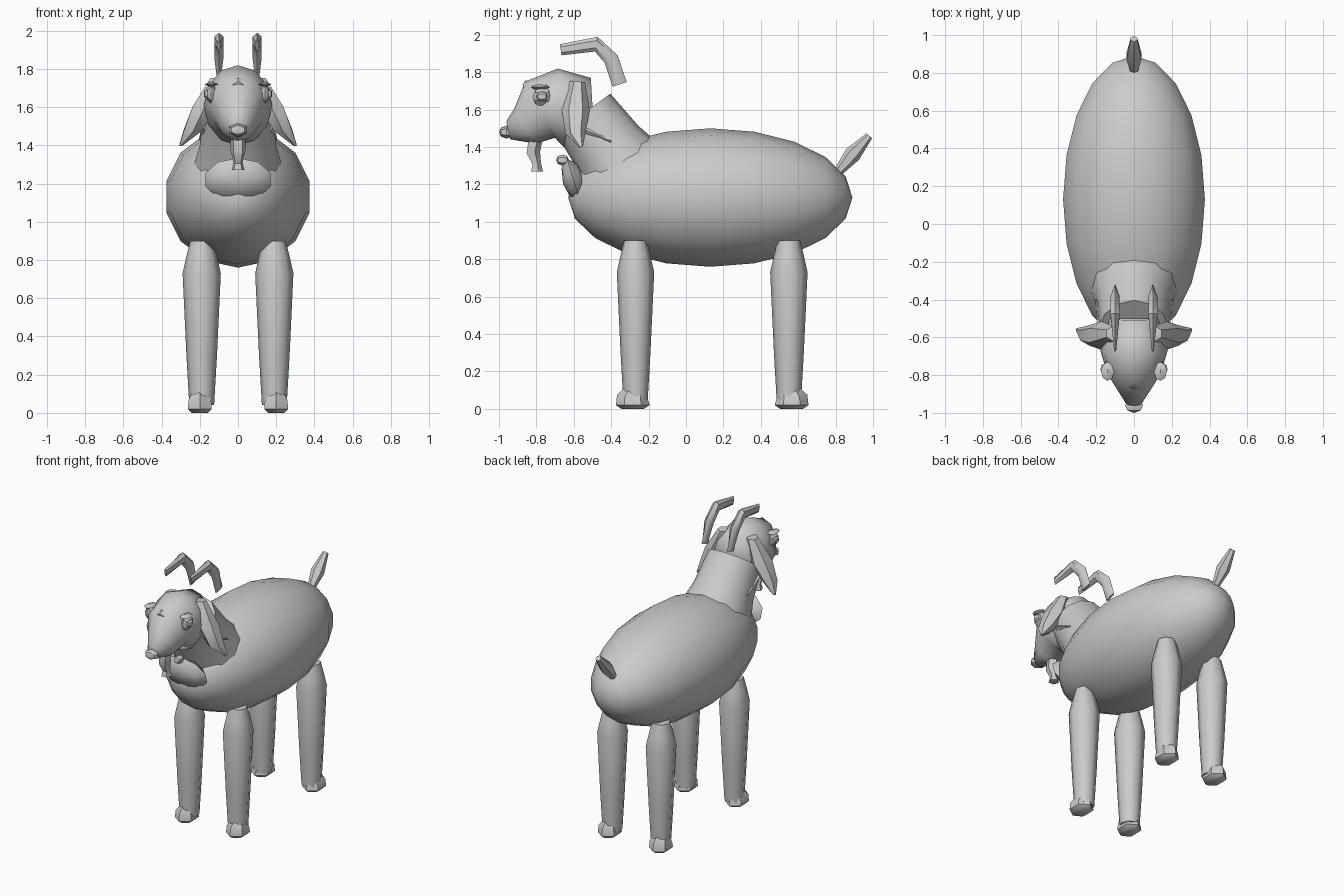
import bpy, bmesh, math
from mathutils import Matrix, Vector

default_cube = bpy.data.objects.get("Cube")
if default_cube:
    bpy.data.objects.remove(default_cube, do_unlink=True)

grey = (.6, .6, .6, 1)
material = bpy.data.materials.new("plain grey")
material.use_nodes = True
material.diffuse_color = grey
shader = material.node_tree.nodes["Principled BSDF"]
shader.inputs["Base Color"].default_value = grey


def finish(name, bm, crease):
    """Turn the bmesh into a shaded object."""
    bmesh.ops.recalc_face_normals(bm, faces=bm.faces)
    mesh = bpy.data.meshes.new(name)
    bm.to_mesh(mesh)
    bm.free()
    mesh.materials.append(material)
    part = bpy.data.objects.new(name, mesh)
    bpy.context.collection.objects.link(part)
    bpy.ops.object.select_all(action="DESELECT")
    part.select_set(True)
    bpy.context.view_layer.objects.active = part
    bpy.ops.object.shade_smooth_by_angle(angle=math.radians(crease))


def ball(name, centre, half_size, sides=8, rings=4, tilt=0, crease=40):
    """Low-poly ellipsoid with its poles along y, tilted about x."""
    bm = bmesh.new()
    bmesh.ops.create_uvsphere(bm, u_segments=sides, v_segments=rings, radius=1)
    placing = (Matrix.Translation(centre) @ Matrix.Rotation(tilt, 4, "X")
               @ Matrix.Diagonal((*half_size, 1))
               @ Matrix.Rotation(math.pi / 2, 4, "X"))
    bmesh.ops.transform(bm, matrix=placing, verts=bm.verts)
    finish(name, bm, crease)


def tube(name, path, radii, x=0, drift=0, width=1, end_width=1,
         sides=6, crease=40):
    """Tapered tube along (y, z) points; drift moves each ring sideways."""
    bm = bmesh.new()
    points = [Vector((x + i * drift, *p)) for i, p in enumerate(path)]
    last = len(points) - 1
    loops = []
    for i, (point, radius) in enumerate(zip(points, radii)):
        along = points[min(i + 1, last)] - points[max(i - 1, 0)]
        across = Vector((0, -along.z, along.y)).normalized() * radius
        sideways = Vector((radius * width, 0, 0))
        if i in (0, last):
            sideways *= end_width
        turns = [math.tau * k / sides for k in range(sides)]
        loops.append([bm.verts.new(point + across * math.cos(t)
                                   + sideways * math.sin(t)) for t in turns])
    for lower, upper in zip(loops, loops[1:]):
        for k in range(sides):
            bm.faces.new((lower[k - 1], lower[k], upper[k], upper[k - 1]))
    bm.faces.new(loops[0])
    bm.faces.new(loops[-1])
    finish(name, bm, crease)


# Barrel body, sloping neck and tapering head
ball("body", (0, .13, 1.13), (.385, .76, .37),
     sides=14, rings=10, crease=80)
tube("neck", [(-.28, 1.2), (-.42, 1.4), (-.55, 1.58)], [.26, .2, .18],
     sides=12, crease=80)
tube("head", [(-.5, 1.62), (-.67, 1.61), (-.78, 1.6), (-.86, 1.51), (-.95, 1.49)],
     [.15, .21, .17, .11, .05], width=.85, sides=12, crease=80)

# Upright tail
tube("tail", [(.8, 1.25), (.89, 1.36), (.98, 1.46)], [.02, .045, .02])

# Face details on the centre line
ball("nose", (0, -.96, 1.48), (.055, .04, .035), sides=6)
ball("forehead_patch", (0, -.84, 1.71), (.045, .03, .05), sides=6, tilt=.4)
tube("beard", [(-.81, 1.43), (-.82, 1.37), (-.8, 1.31), (-.8, 1.27)],
     [.04, .04, .025, .035], sides=5)

# Bell under the neck
ball("bell", (0, -.6, 1.22), (.18, .06, .12), sides=10, tilt=.3, crease=60)
ball("bell_knob", (0, -.66, 1.33), (.03, .035, .03), sides=6)

for side, label in ((1, "left"), (-1, "right")):
    # Bent horns floating above the head
    tube(label + "_horn",
         [(-.67, 1.92), (-.48, 1.95), (-.4, 1.87), (-.355, 1.735)],
         [.03, .04, .04, .04], x=side * .1, width=.7, end_width=.3)

    # Drooping pointed ear and the thin tuft behind it
    tube(label + "_ear", [(-.58, 1.75), (-.59, 1.6), (-.59, 1.48), (-.56, 1.4)],
         [.04, .075, .055, .01], x=side * .11, drift=side * .063)
    tube(label + "_tuft", [(-.56, 1.5), (-.4, 1.43)], [.02, .005],
         x=side * .17, drift=side * .03, sides=4)

    # Eye with pupil and brow
    ball(label + "_eye", (side * .14, -.77, 1.67), (.03, .05, .055), sides=6)
    ball(label + "_pupil", (side * .16, -.77, 1.67), (.02, .03, .03), sides=6)
    ball(label + "_brow", (side * .14, -.78, 1.72), (.035, .05, .015), sides=4)

    # Tapered legs; the rear hooves point backwards
    for end, y, toe in (("front", -.27, -1), ("rear", .55, 1)):
        tube(f"{end}_{label}_leg",
             [(y, .9), (y, .82), (y, .73), (y, .3), (y, .04)],
             [.06, .08, .1, .08, .065], x=side * .19, sides=8, crease=60)
        hoof_y = y + toe * .015
        tube(f"{end}_{label}_hoof",
             [(y, .1), (hoof_y, .06), (hoof_y, .02), (hoof_y, 0)],
             [.055, .085, .09, .06], x=side * .2, width=.8)
